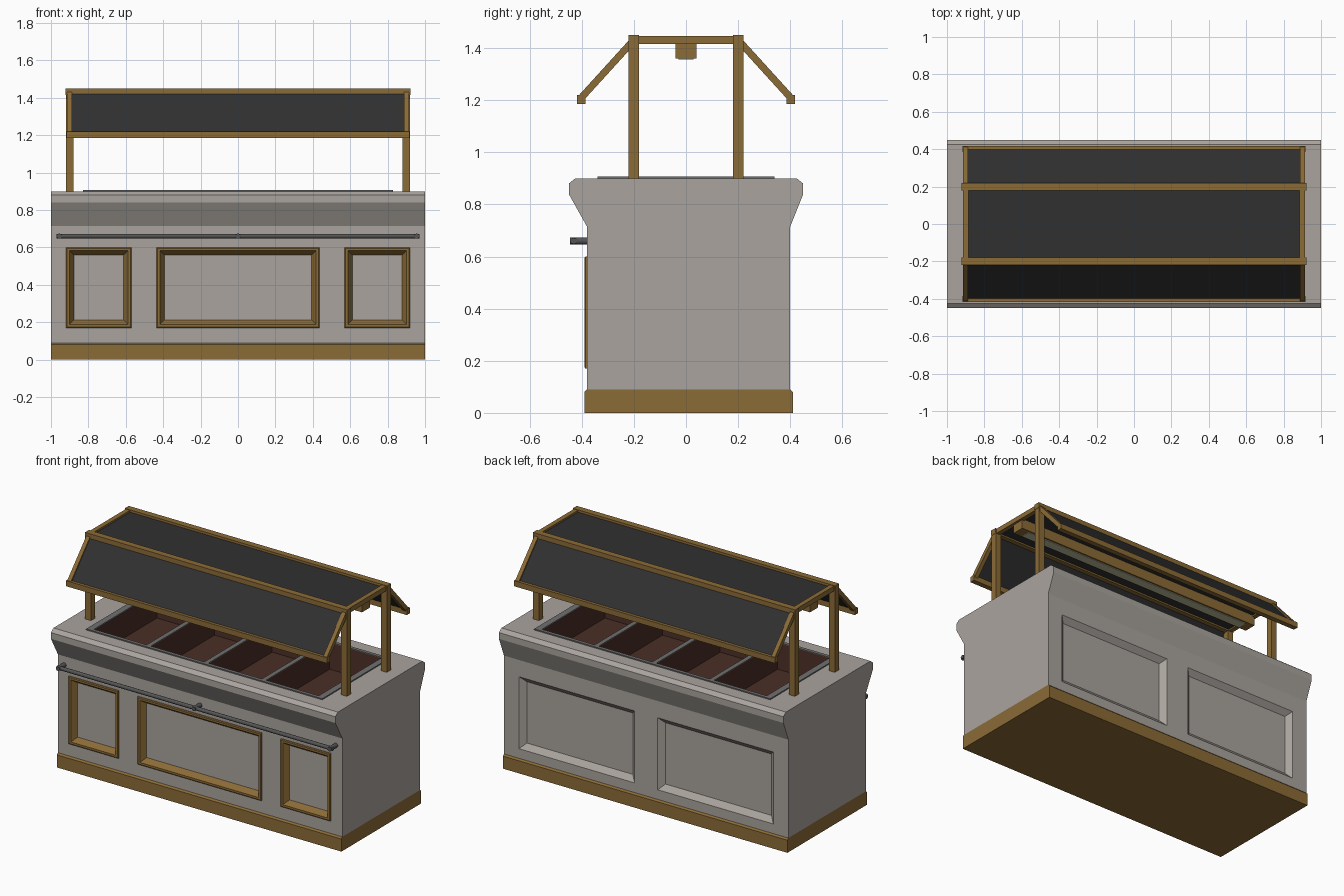
import bpy, bmesh, math
from mathutils import Matrix, Vector

cube = bpy.data.objects.get("Cube")
if cube:
    bpy.data.objects.remove(cube, do_unlink=True)


def material(name, r, g, b):
    m = bpy.data.materials.new(name)
    m.use_nodes = True
    m.diffuse_color = (r, g, b, 1)
    m.node_tree.nodes["Principled BSDF"].inputs["Base Color"].default_value = (r, g, b, 1)
    return m


STONE = material("warm grey", 0.40, 0.37, 0.34)
WOOD = material("golden wood", 0.26, 0.147, 0.037)
PANEL = material("charcoal panel", 0.03, 0.03, 0.03)
BROWN = material("dark brown", 0.068, 0.027, 0.019)
METAL = material("dark steel", 0.09, 0.09, 0.09)
RIM = material("steel rim", 0.16, 0.16, 0.16)
LIGHT = material("pale light", 0.50, 0.50, 0.34)


def finish(name, bm, mat, flip=False):
    bmesh.ops.recalc_face_normals(bm, faces=bm.faces)
    if flip:
        bmesh.ops.reverse_faces(bm, faces=bm.faces)
    mesh = bpy.data.meshes.new(name)
    bm.to_mesh(mesh)
    bm.free()
    mesh.materials.append(mat)
    ob = bpy.data.objects.new(name, mesh)
    bpy.context.scene.collection.objects.link(ob)
    return ob


def loft(name, loops, mat, start=True, end=True, flip=False):
    """Bridge equal-length loops of points, optionally capping the ends."""
    bm = bmesh.new()
    rings = [[bm.verts.new(p) for p in loop] for loop in loops]
    n = len(rings[0])
    for a, b in zip(rings, rings[1:]):
        for i in range(n):
            j = (i + 1) % n
            bm.faces.new((a[i], a[j], b[j], b[i]))
    if start:
        bm.faces.new(rings[0])
    if end:
        bm.faces.new(rings[-1])
    return finish(name, bm, mat, flip)


def prism(name, profile, x0, x1, mat):
    """Extrude a (y, z) profile along x."""
    return loft(name, [[(x, y, z) for y, z in profile] for x in (x0, x1)], mat)


def box(name, x0, x1, y0, y1, z0, z1, mat):
    return prism(name, [(y0, z0), (y1, z0), (y1, z1), (y0, z1)], x0, x1, mat)


def upright(x0, x1, z0, z1, inset, y):
    """Rectangle in the x-z plane, shrunk by inset."""
    a, b, c, d = x0 + inset, x1 - inset, z0 + inset, z1 - inset
    return [(a, y, c), (b, y, c), (b, y, d), (a, y, d)]


def level(x0, x1, y0, y1, inset, z):
    """Rectangle in the x-y plane, shrunk by inset."""
    a, b, c, d = x0 + inset, x1 - inset, y0 + inset, y1 - inset
    return [(a, c, z), (b, c, z), (b, d, z), (a, d, z)]


def rod(name, p, q, radius, mat):
    p, q = Vector(p), Vector(q)
    bm = bmesh.new()
    bmesh.ops.create_cone(bm, cap_ends=True, segments=12, radius1=radius,
                          radius2=radius, depth=(q - p).length)
    turn = (q - p).to_track_quat('Z', 'Y').to_matrix().to_4x4()
    bmesh.ops.transform(bm, matrix=Matrix.Translation((p + q) / 2) @ turn, verts=bm.verts)
    ob = finish(name, bm, mat)
    bpy.ops.object.select_all(action='DESELECT')
    ob.select_set(True)
    bpy.context.view_layer.objects.active = ob
    bpy.ops.object.shade_smooth_by_angle(angle=math.radians(40))
    return ob


def cut(target, cutter):
    cutter.hide_render = True
    mod = target.modifiers.new("cut", 'BOOLEAN')
    mod.operation, mod.solver, mod.object = 'DIFFERENCE', 'EXACT', cutter
    bpy.context.view_layer.objects.active = target
    bpy.ops.object.modifier_apply(modifier=mod.name)
    bpy.data.objects.remove(cutter, do_unlink=True)


# Counter body with flared top, and its plinth
body = prism("counter_body", [
    (-0.38, 0.09), (-0.38, 0.715), (-0.45, 0.84), (-0.45, 0.88), (-0.425, 0.9),
    (0.425, 0.9), (0.45, 0.88), (0.45, 0.84), (0.4, 0.715), (0.4, 0.09)], -1, 1, STONE)
prism("plinth", [(-0.39, 0), (-0.39, 0.08), (-0.38, 0.09), (0.4, 0.09),
                 (0.41, 0.08), (0.41, 0)], -1, 1, WOOD)

# Front recesses with raised wooden frames
for label, x0, x1 in (("right", -0.92, -0.57), ("centre", -0.435, 0.435), ("left", 0.57, 0.92)):
    span = (x0, x1, 0.17, 0.6)
    cut(body, loft("cutter", [upright(*span, 0, -0.4), upright(*span, 0.04, -0.355)], STONE))
    steps = ((0, -0.379), (0, -0.386), (0.005, -0.39), (0.018, -0.39), (0.042, -0.3555))
    loft("front_frame_" + label, [upright(*span, i, y) for i, y in steps], WOOD,
         start=False, end=False)

# Back recesses with bevelled sides
for x0, x1 in ((-0.895, -0.08), (0.08, 0.895)):
    span = (x0, x1, 0.15, 0.61)
    cut(body, loft("cutter", [upright(*span, -0.01, 0.41), upright(*span, 0.035, 0.37)], STONE))

# Food wells sunk in the top
PITCH, HALF = 0.405, 0.19
for k in range(4):
    c = (k - 1.5) * PITCH
    span = (c - HALF, c + HALF, -0.32, 0.32)
    cut(body, box("cutter", c - HALF, c + HALF, -0.32, 0.32, 0.73, 1, STONE))
    loft("food_well_%d" % (k + 1), [level(*span, 0.002, 0.902), level(*span, 0.012, 0.74)],
         BROWN, start=False, flip=True)

# Steel rim and dividers around the wells
for s in (-1, 1):
    y = sorted((s * 0.318, s * 0.34))
    box("rim_long", -0.83, 0.83, *y, 0.898, 0.907, RIM)
for k in range(5):
    c = (k - 2) * PITCH
    w = 0.02 if k in (0, 4) else 0.0145
    box("rim_cross", c - w, c + w, -0.318, 0.318, 0.898, 0.907, RIM)

# Front hand rail with brackets
rod("hand_rail", (-0.97, -0.43, 0.66), (0.97, -0.43, 0.66), 0.012, METAL)
for x in (-0.955, 0, 0.955):
    rod("rail_bracket", (x, -0.375, 0.66), (x, -0.446, 0.66), 0.014, METAL)

# Canopy: long beams, sloped panels and drip rails on both sides
for s, side in ((-1, "front"), (1, "back")):
    def mirrored(points):
        return [(s * y, z) for y, z in points]

    prism("ridge_beam_" + side, mirrored([(0.18, 1.415), (0.22, 1.415), (0.22, 1.45),
                                          (0.18, 1.45)]), -0.922, 0.922, WOOD)
    prism("eave_rail_" + side, mirrored([(0.385, 1.185), (0.418, 1.185), (0.418, 1.22),
                                         (0.385, 1.22)]), -0.917, 0.917, WOOD)
    prism("slope_panel_" + side, mirrored([(0.21, 1.415), (0.218, 1.422), (0.406, 1.212),
                                           (0.398, 1.205)]), -0.89, 0.89, PANEL)
    # Posts and sloped arms at each end
    for e in (-1, 1):
        x = sorted((e * 0.88, e * 0.92))
        prism("post_" + side, mirrored([(0.18, 0.9), (0.22, 0.9), (0.22, 1.415),
                                        (0.18, 1.415)]), *x, WOOD)
        x = sorted((e * 0.887, e * 0.913))
        prism("sloped_arm_" + side, mirrored([(0.215, 1.395), (0.215, 1.435), (0.415, 1.215),
                                              (0.388, 1.205)]), *x, WOOD)

# Canopy top: end beams and flat panel
for e in (-1, 1):
    x = sorted((e * 0.885, e * 0.915))
    box("end_beam", *x, -0.18, 0.18, 1.416, 1.447, WOOD)
box("top_panel", -0.886, 0.886, -0.181, 0.181, 1.425, 1.435, PANEL)

# Hanging lamp beam
box("lamp_beam", -0.9, 0.9, -0.04, 0.04, 1.36, 1.425, WOOD)
box("lamp_strip", -0.84, 0.84, -0.029, 0.029, 1.356, 1.362, LIGHT)
